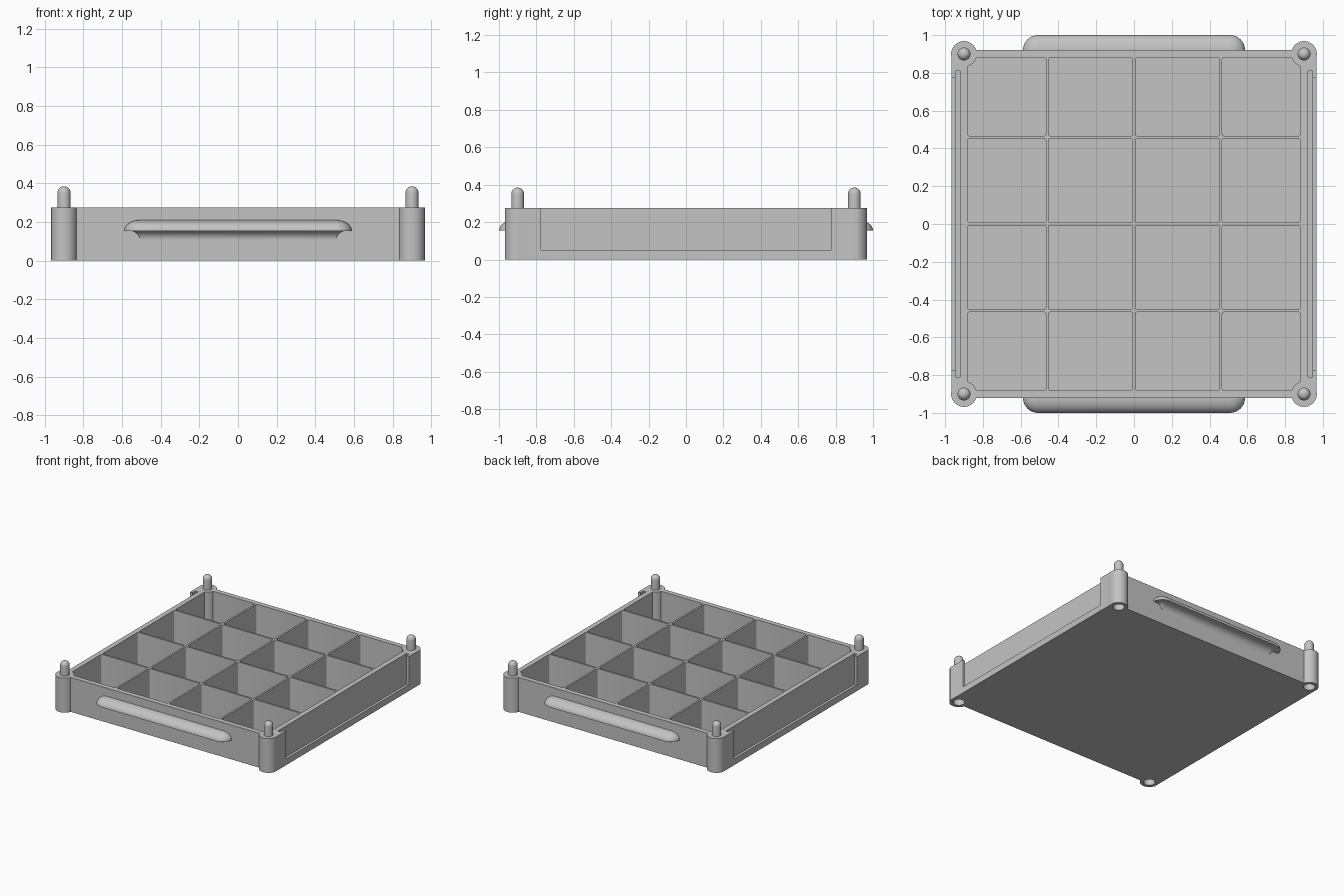
import bpy, bmesh, math
from mathutils import Matrix

if "Cube" in bpy.data.objects:
    bpy.data.objects.remove(bpy.data.objects["Cube"], do_unlink=True)

TOP, SIDE_X, FRONT_Y, INNER = 0.275, 0.967, 0.92, 0.88
POST, POST_R, HOLE_R, PIN_R = 0.9, 0.068, 0.042, 0.034
CORNERS = [(x, y) for x in (-POST, POST) for y in (-POST, POST)]

grey = bpy.data.materials.new("plain_grey")
grey.use_nodes = True
COLOUR = (0.55, 0.55, 0.55, 1)
grey.diffuse_color = COLOUR
grey.node_tree.nodes["Principled BSDF"].inputs["Base Color"].default_value = COLOUR


def finish(name, bm):
    bmesh.ops.recalc_face_normals(bm, faces=bm.faces)
    mesh = bpy.data.meshes.new(name)
    bm.to_mesh(mesh)
    bm.free()
    mesh.materials.append(grey)
    obj = bpy.data.objects.new(name, mesh)
    bpy.context.collection.objects.link(obj)
    return obj


def add_box(bm, x0, x1, y0, y1, z0, z1, fillet=0):
    mat = Matrix.Translation(((x0 + x1) / 2, (y0 + y1) / 2, (z0 + z1) / 2))
    mat = mat @ Matrix.Diagonal((x1 - x0, y1 - y0, z1 - z0, 1))
    verts = bmesh.ops.create_cube(bm, size=1, matrix=mat)["verts"]
    if fillet:
        edges = {e for v in verts for e in v.link_edges
                 if abs(e.verts[0].co.z - e.verts[1].co.z) > 0.01}
        bmesh.ops.bevel(bm, geom=list(edges), offset=fillet, segments=3,
                        affect='EDGES', profile=0.5)


def add_cylinder(bm, x, y, r, z0, z1):
    bmesh.ops.create_cone(bm, cap_ends=True, segments=48, radius1=r, radius2=r, depth=z1 - z0,
                          matrix=Matrix.Translation((x, y, (z0 + z1) / 2)))


def activate(obj):
    bpy.ops.object.select_all(action='DESELECT')
    obj.select_set(True)
    bpy.context.view_layer.objects.active = obj


def combine(target, bm, operation):
    tool = finish("helper", bm)
    tool.hide_render = True
    mod = target.modifiers.new(operation, 'BOOLEAN')
    mod.operation, mod.solver, mod.object = operation, 'EXACT', tool
    activate(target)
    bpy.ops.object.modifier_apply(modifier=mod.name)
    bpy.data.objects.remove(tool, do_unlink=True)


def smooth(obj):
    activate(obj)
    bpy.ops.object.shade_smooth_by_angle(angle=math.radians(35))


# Tray block
bm = bmesh.new()
add_box(bm, -SIDE_X, SIDE_X, -FRONT_Y, FRONT_Y, 0, TOP)
tray = finish("tray", bm)

# Sixteen compartments, leaving thin dividers
bm = bmesh.new()
lines, half = (-INNER, -0.46, 0, 0.46, INNER), 0.007
spans = [(a + (half if a > -INNER else 0), b - (half if b < INNER else 0))
         for a, b in zip(lines, lines[1:])]
for xs in spans:
    for ys in spans:
        add_box(bm, *xs, *ys, 0.02, TOP + 0.1, fillet=0.008)
combine(tray, bm, 'DIFFERENCE')

# Corner posts
bm = bmesh.new()
for x, y in CORNERS:
    add_cylinder(bm, x, y, POST_R, 0, TOP)
combine(tray, bm, 'UNION')

# Stacking sockets under the posts
bm = bmesh.new()
for x, y in CORNERS:
    add_cylinder(bm, x, y, HOLE_R, -0.1, 0.12)
combine(tray, bm, 'DIFFERENCE')

# Side label slots, then the open windows in front of them
bm = bmesh.new()
for s in (-1, 1):
    x0, x1 = sorted((s * 0.92, s * 0.945))
    add_box(bm, x0, x1, -0.81, 0.81, 0.03, TOP + 0.1)
combine(tray, bm, 'DIFFERENCE')
bm = bmesh.new()
for s in (-1, 1):
    x0, x1 = sorted((s * 0.935, s * 1.1))
    add_box(bm, x0, x1, -0.775, 0.775, 0.05, TOP + 0.1)
combine(tray, bm, 'DIFFERENCE')
smooth(tray)

# Round-ended stacking pins, spun from a profile
for (x, y), name in zip(CORNERS, ("front_right", "back_right", "front_left", "back_left")):
    bm = bmesh.new()
    profile = [(PIN_R, TOP - 0.03)]
    for i in range(9):
        a = i * math.pi / 16
        profile.append((PIN_R * math.cos(a), 0.385 - PIN_R + PIN_R * math.sin(a)))
    verts = [bm.verts.new((x + r, y, z)) for r, z in profile]
    edges = [bm.edges.new(pair) for pair in zip(verts, verts[1:])]
    bmesh.ops.spin(bm, geom=verts + edges, cent=(x, y, 0), axis=(0, 0, 1),
                   angle=math.tau, steps=32)
    bmesh.ops.remove_doubles(bm, verts=bm.verts, dist=0.0005)
    smooth(finish(name + "_pin", bm))

# Grip ledges: domed above, flat lip and hollow fillet below
REACH, LIP_Z, STRAIGHT = 0.08, 0.155, 0.508
QUARTER = [i * math.pi / 20 for i in range(11)]
section = [(0.05 * (1 - math.cos(a)), LIP_Z - 0.05 + 0.05 * math.sin(a)) for a in QUARTER]
section += [(REACH * math.cos(a), LIP_Z + 0.055 * math.sin(a)) for a in QUARTER]
for s, name in ((-1, "front_grip"), (1, "back_grip")):
    bm = bmesh.new()
    rings = []
    for d, z in section:
        d = max(d, 0.0005)
        outline = [(STRAIGHT + d * math.cos(a), d * math.sin(a)) for a in QUARTER]
        outline += [(-px, py) for px, py in reversed(outline)]
        rings.append([bm.verts.new((px, s * (FRONT_Y + py), z)) for px, py in outline])
    for low, high in zip(rings, rings[1:]):
        for i in range(len(low) - 1):
            bm.faces.new((low[i], low[i + 1], high[i + 1], high[i]))
    smooth(finish(name, bm))
